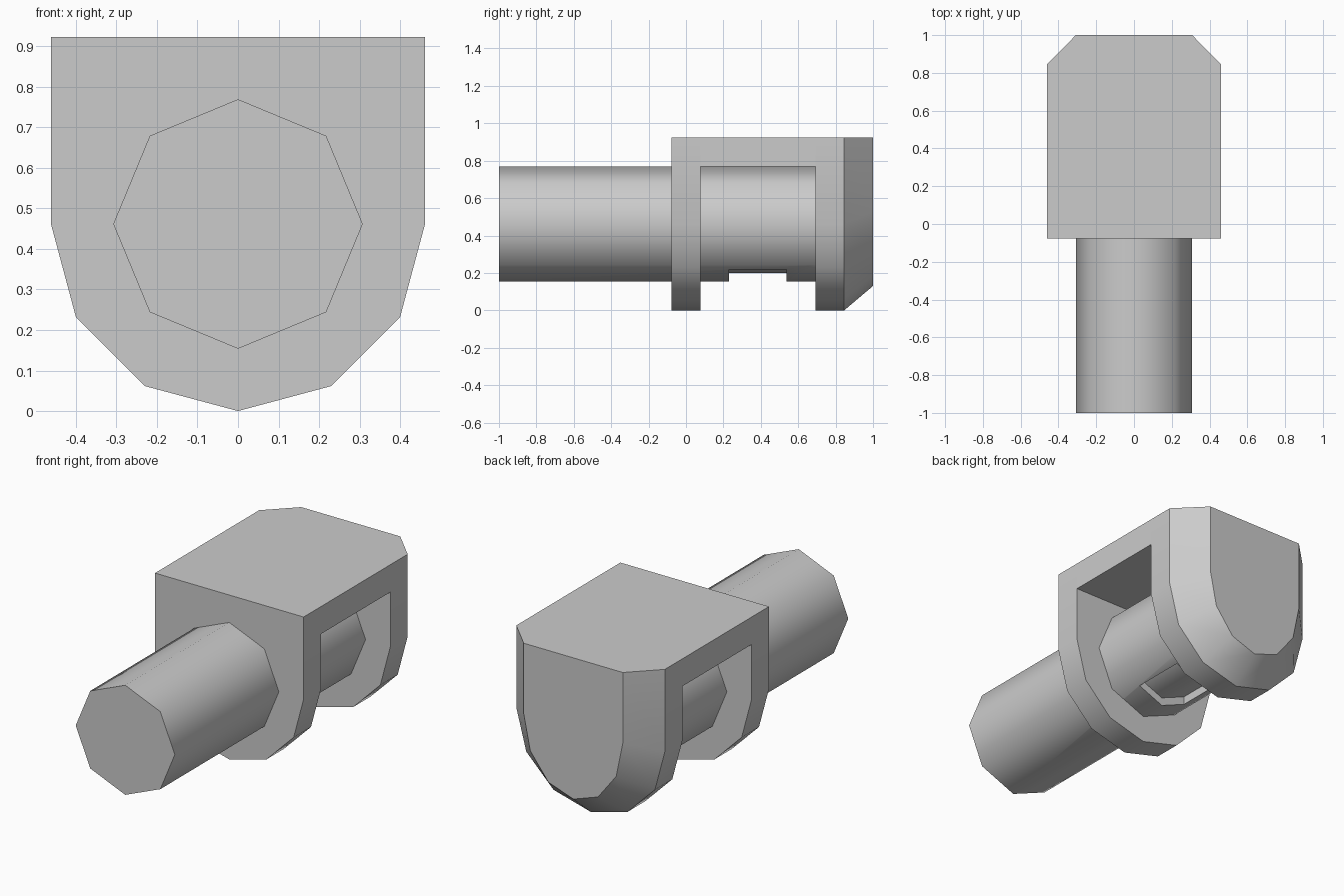
import bpy, bmesh, math

cube = bpy.data.objects.get("Cube")
if cube:
    bpy.data.objects.remove(cube, do_unlink=True)

AXIS_Z, RADIUS, TOP = 0.4615, 0.4615, 0.923

grey = bpy.data.materials.new("plain grey")
grey.use_nodes = True
grey.diffuse_color = (0.6, 0.6, 0.6, 1)
grey.node_tree.nodes["Principled BSDF"].inputs["Base Color"].default_value = (0.6, 0.6, 0.6, 1)


def loft(name, sections, smooth_angle):
    """Solid through matching (y, outline) sections, capped at both ends."""
    bm = bmesh.new()
    rings = [[bm.verts.new((x, y, z)) for x, z in outline] for y, outline in sections]
    for a, b in zip(rings, rings[1:]):
        for i in range(len(a)):
            j = (i + 1) % len(a)
            bm.faces.new((a[i], a[j], b[j], b[i]))
    bm.faces.new(rings[0])
    bm.faces.new(rings[-1])
    bmesh.ops.recalc_face_normals(bm, faces=bm.faces)
    mesh = bpy.data.meshes.new(name)
    bm.to_mesh(mesh)
    bm.free()
    mesh.materials.append(grey)
    obj = bpy.data.objects.new(name, mesh)
    bpy.context.collection.objects.link(obj)
    if smooth_angle:
        bpy.ops.object.select_all(action="DESELECT")
        obj.select_set(True)
        bpy.context.view_layer.objects.active = obj
        bpy.ops.object.shade_smooth_by_angle(angle=math.radians(smooth_angle))
    return obj


def arch(width=1.0, height=1.0):
    """Square-topped outline with a round bottom, scaled about its top edge."""
    pts = [(RADIUS, TOP)]
    for i in range(7):
        a = -math.pi * i / 6
        pts.append((RADIUS * math.cos(a), AXIS_Z + RADIUS * math.sin(a)))
    pts.append((-RADIUS, TOP))
    return [(x * width, TOP - (TOP - z) * height) for x, z in pts]


def octagon(r):
    return [(r * math.sin(math.tau * i / 8), AXIS_Z + r * math.cos(math.tau * i / 8))
            for i in range(8)]


def box(half, low, high):
    return [(half, low), (half, high), (-half, high), (-half, low)]


# Housing: front plate, roof and chamfered back plate
loft("front_plate", [(-0.077, arch()), (0.077, arch())], 35)
loft("roof", [(0.077, box(RADIUS, 0.769, TOP)), (0.692, box(RADIUS, 0.769, TOP))], 0)
loft("back_plate", [(0.692, arch()), (0.846, arch()), (1.0, arch(2 / 3, 0.859))], 35)

# Barrel with a square slot underneath, and the core seen through it
barrel = loft("barrel", [(-1.0, octagon(0.3077)), (0.70, octagon(0.3077))], 50)
cutter = loft("slot_cutter", [(0.231, box(0.154, 0.05, 0.40)), (0.538, box(0.154, 0.05, 0.40))], 0)
cutter.hide_render = True
cutter.hide_viewport = True
slot = barrel.modifiers.new("slot", "BOOLEAN")
slot.operation = "DIFFERENCE"
slot.solver = "EXACT"
slot.object = cutter
loft("core", [(0.15, octagon(0.2615)), (0.62, octagon(0.2615))], 50)
